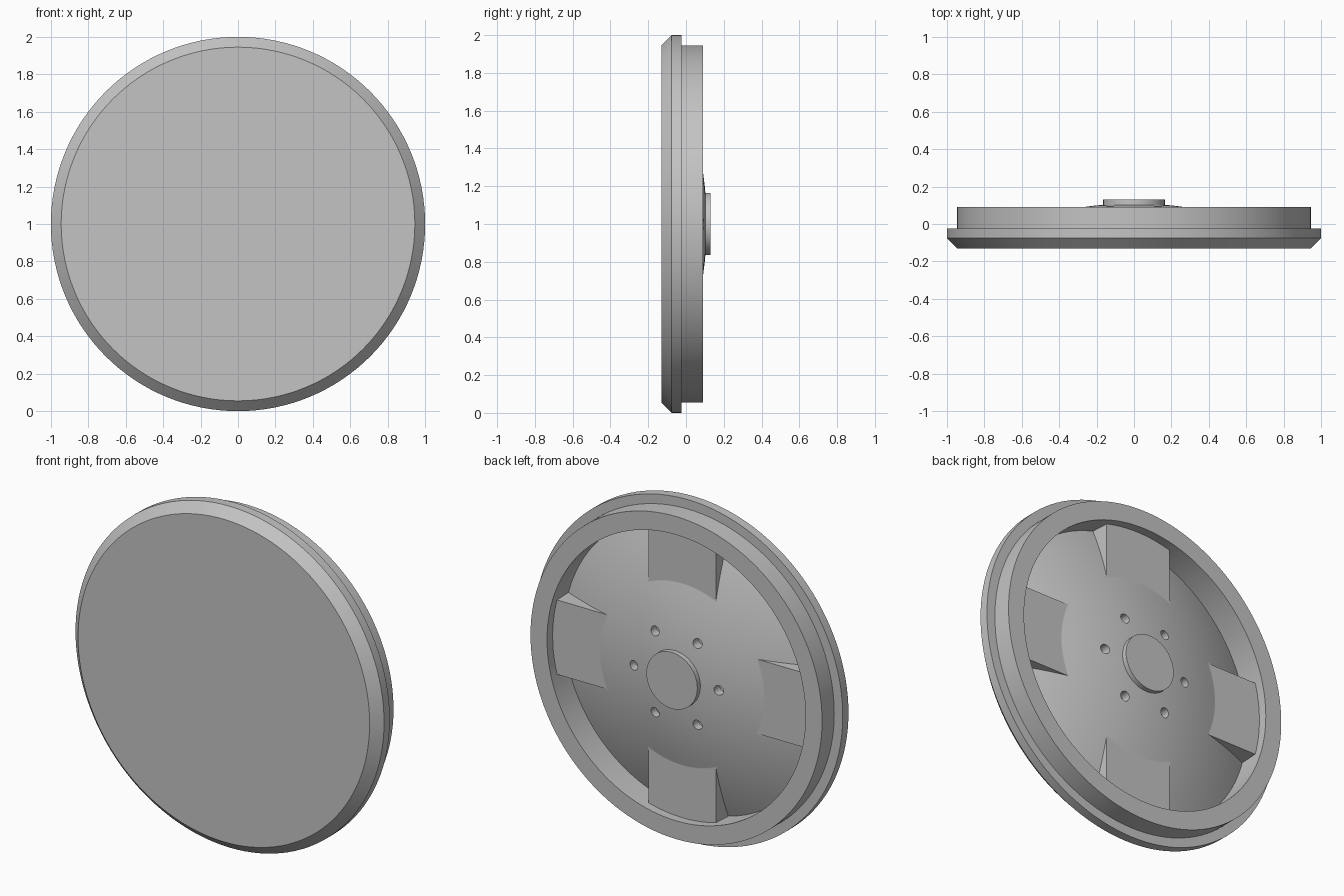
import bpy, bmesh, math
from mathutils import Matrix, Vector

cube = bpy.data.objects.get("Cube")
if cube:
    bpy.data.objects.remove(cube, do_unlink=True)

grey = bpy.data.materials.new("plain_grey")
grey.use_nodes = True
grey.diffuse_color = (0.55, 0.55, 0.55, 1)
grey.node_tree.nodes["Principled BSDF"].inputs["Base Color"].default_value = (0.55, 0.55, 0.55, 1)

CENTRE = Vector((0, 0, 1))


def make_object(name, bm):
    bmesh.ops.recalc_face_normals(bm, faces=bm.faces)
    mesh = bpy.data.meshes.new(name)
    bm.to_mesh(mesh)
    bm.free()
    mesh.materials.append(grey)
    obj = bpy.data.objects.new(name, mesh)
    obj.location = CENTRE
    bpy.context.collection.objects.link(obj)
    return obj


def lathe(name, profile, steps=128):
    """Turn a (radius, y) profile around the y axis."""
    bm = bmesh.new()
    verts = [bm.verts.new((r, y, 0)) for r, y in profile]
    edges = [bm.edges.new(pair) for pair in zip(verts, verts[1:])]
    bmesh.ops.spin(bm, geom=verts + edges, cent=(0, 0, 0), axis=(0, 1, 0),
                   angle=math.tau, steps=steps, use_duplicate=False)
    bmesh.ops.remove_doubles(bm, verts=bm.verts, dist=1e-5)
    return make_object(name, bm)


def activate(obj):
    bpy.ops.object.select_all(action='DESELECT')
    obj.select_set(True)
    bpy.context.view_layer.objects.active = obj


def boolean(target, tool, operation):
    mod = target.modifiers.new(operation.lower(), 'BOOLEAN')
    mod.operation = operation
    mod.solver = 'EXACT'
    mod.object = tool
    tool.hide_render = True
    activate(target)
    bpy.ops.object.modifier_apply(modifier=mod.name)
    bpy.data.objects.remove(tool, do_unlink=True)


def smooth(obj):
    activate(obj)
    bpy.ops.object.shade_smooth_by_angle(angle=math.radians(28))


def dome(r):
    return 0.11 - 0.265 * r * r


# Wheel body: flat front, chamfered flange, drum, rim and domed dish
DISH = 0.846
RINGS = 16
profile = [(0, -0.131), (0.945, -0.131), (1, -0.076), (1, -0.023),
           (0.945, -0.023), (0.945, 0.09), (0.838, 0.09)]
profile += [(DISH * i / RINGS, dome(DISH * i / RINGS)) for i in range(RINGS, -1, -1)]
body = lathe("wheel_body", profile)

# Four flat pads running from the dome out to the rim
bm = bmesh.new()
for i in range(4):
    turn = Matrix.Rotation(i * math.pi / 2, 4, 'Y')
    place = Matrix.Translation((0, -0.038, 0.64))
    bmesh.ops.create_cube(bm, size=1, matrix=turn @ place @ Matrix.Diagonal((0.436, 0.144, 0.48, 1)))
boolean(body, make_object("pads", bm), 'UNION')

# Six bolt holes around the hub
bm = bmesh.new()
for i in range(6):
    turn = Matrix.Rotation(i * math.pi / 3, 4, 'Y')
    place = Matrix.Translation((0.275, 0.1, 0)) @ Matrix.Rotation(math.pi / 2, 4, 'X')
    bmesh.ops.create_cone(bm, cap_ends=True, segments=24, radius1=0.028,
                          radius2=0.028, depth=0.12, matrix=turn @ place)
boolean(body, make_object("bolt_holes", bm), 'DIFFERENCE')
smooth(body)
weighted = body.modifiers.new("weighted_normals", 'WEIGHTED_NORMAL')
weighted.keep_sharp = True

# Hub cap
cap = lathe("hub_cap", [(0, 0.07), (0.165, 0.07), (0.165, 0.131), (0, 0.131)], 64)
smooth(cap)
